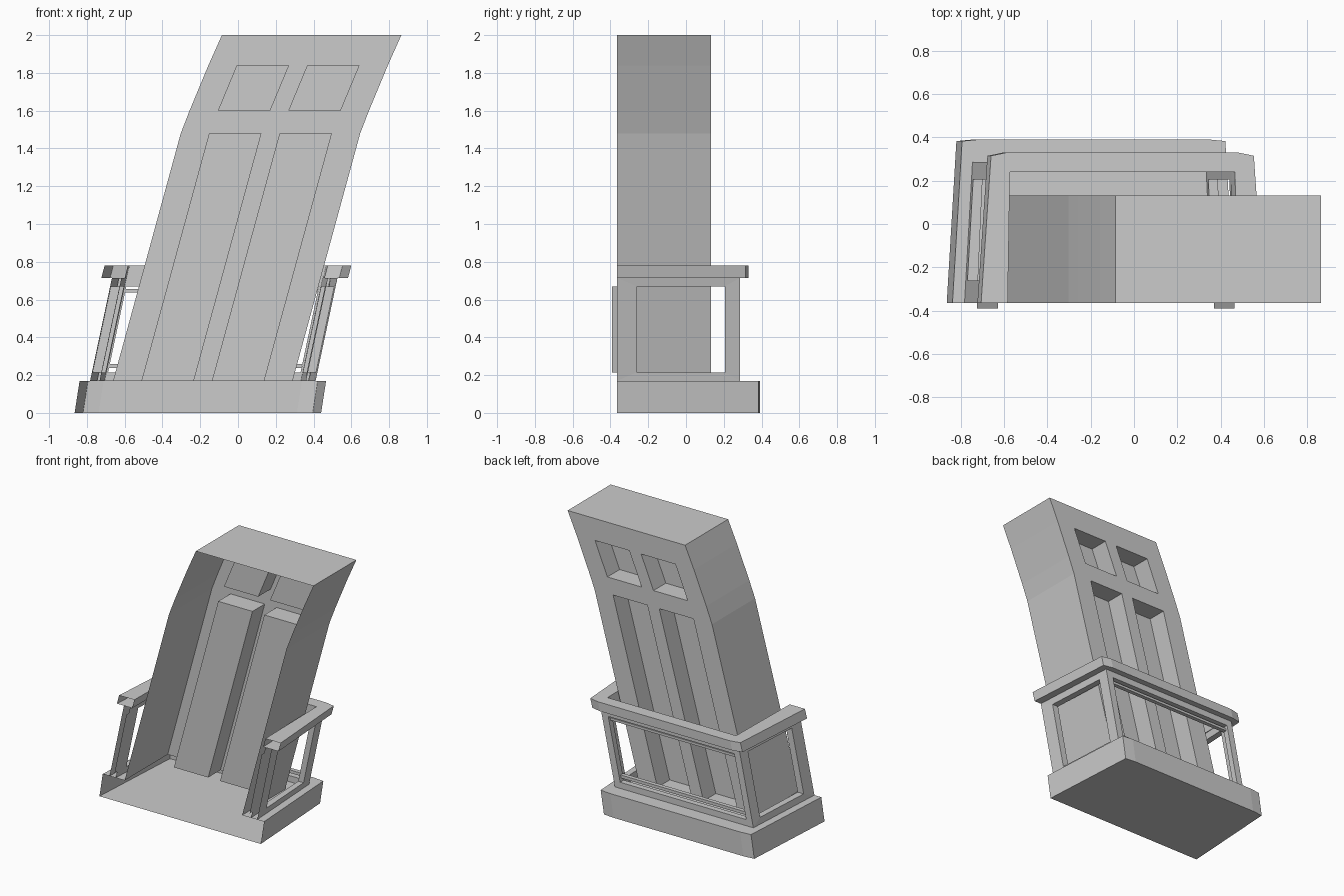
import bpy, bmesh

if "Cube" in bpy.data.objects:
    bpy.data.objects.remove(bpy.data.objects["Cube"])


def lean(z):
    # the whole structure curves sideways with height
    return -0.2125 + 0.142 * z + 0.0796 * z * z


def make(name, verts, faces):
    bm = bmesh.new()
    vs = [bm.verts.new((x + lean(z), y, z)) for x, y, z in verts]
    for f in faces:
        bm.faces.new([vs[i] for i in f])
    bmesh.ops.remove_doubles(bm, verts=bm.verts[:], dist=1e-5)
    bmesh.ops.recalc_face_normals(bm, faces=bm.faces[:])
    me = bpy.data.meshes.new(name)
    bm.to_mesh(me)
    bm.free()
    ob = bpy.data.objects.new(name, me)
    bpy.context.collection.objects.link(ob)
    return ob


def sym(half):
    return half + [(-x, y) for x, y in reversed(half)]


def sweep(name, loops, closed=False):
    # skins successive U-shaped outlines, open at the front
    n = len(loops[0][0])
    verts = [(x, y, z) for pts, z in loops for x, y in pts]
    m = len(loops)
    faces = []
    for k in range(m if closed else m - 1):
        a, b = k * n, ((k + 1) % m) * n
        faces += [(a + i, a + i + 1, b + i + 1, b + i) for i in range(n - 1)]
    return make(name, verts, faces)


FRONT, BACK, DEEP, W = -0.365, 0.132, -0.01, 0.475
Z0 = 0.17

# tall column: open-fronted shell with recessed panels in the rear wall
xs = [-W, -0.325, -0.048, 0.048, 0.325, W]
zs = [Z0, 1.48, 1.6, 1.84, 2.0]
verts, faces = [], []


def quad(*pts):
    b = len(verts)
    verts.extend(pts)
    faces.append((b, b + 1, b + 2, b + 3))


for j in range(4):
    z0, z1 = zs[j], zs[j + 1]
    for x in (-W, W):
        quad((x, FRONT, z0), (x, BACK, z0), (x, BACK, z1), (x, FRONT, z1))
    for i in range(5):
        x0, x1 = xs[i], xs[i + 1]
        recess = i in (1, 3) and j in (0, 2)
        y = DEEP if recess else BACK
        quad((x0, y, z0), (x1, y, z0), (x1, y, z1), (x0, y, z1))
        if recess:
            for x in (x0, x1):
                quad((x, y, z0), (x, BACK, z0), (x, BACK, z1), (x, y, z1))
            for z in ((z0, z1) if j else (z1,)):
                quad((x0, y, z), (x1, y, z), (x1, BACK, z), (x0, BACK, z))
for i in range(5):
    quad((xs[i], FRONT, 2), (xs[i + 1], FRONT, 2), (xs[i + 1], BACK, 2), (xs[i], BACK, 2))
make("column", verts, faces)

# plinth: floor, sides and a ledge that follows the column's foot
outer = sym([(0.6525, FRONT), (0.608, 0.383), (0.525, 0.391)])
foot = sym([(W, FRONT), (W, BACK), (0.325, BACK), (0.325, DEEP), (0.048, DEEP), (0.048, BACK)])
sweep("plinth_sides", [(outer, 0), (outer, Z0)])
make("plinth_floor", [(x, y, 0) for x, y in outer], [range(6)])
ledge = outer + foot[::-1]
make("plinth_ledge", [(x, y, Z0) for x, y in ledge], [range(len(ledge))])

# handrail: hollow channel around three sides
rail_out = sym([(0.653, FRONT), (0.607, 0.315), (0.535, 0.33)])
rail_in = sym([(0.53, FRONT), (0.52, 0.24), (0.45, 0.24)])
sweep("handrail", [(rail_out, 0.715), (rail_out, 0.78), (rail_in, 0.78), (rail_in, 0.715)], True)


def window_frame(name, a, b, c, d, t0, t1):
    # outer skin runs a-b, inner skin c-d, with a rectangular opening t0..t1
    def at(p, q, t, z):
        return (p[0] + (q[0] - p[0]) * t, p[1] + (q[1] - p[1]) * t, z)
    v = []
    for p, q in ((a, b), (c, d)):
        v += [at(p, q, t, z) for t, z in ((0, Z0), (1, Z0), (1, 0.715), (0, 0.715))]
        v += [at(p, q, t, z) for t, z in ((t0, 0.215), (t1, 0.215), (t1, 0.67), (t0, 0.67))]
    f = []
    for i in range(4):
        k = (i + 1) % 4
        f += [(i, k, 4 + k, 4 + i), (8 + i, 12 + i, 12 + k, 8 + k), (4 + i, 4 + k, 12 + k, 12 + i)]
    make(name, v, f)


# balustrade panels and the thin jambs that pass the front edge
for s, side in ((1, "right"), (-1, "left")):
    window_frame("balustrade_" + side, (s * 0.597, FRONT), (s * 0.56, 0.287),
                 (s * 0.547, FRONT), (s * 0.518, 0.287), 0.16, 0.875)
    x = s * 0.547
    make("jamb_" + side, [(x, -0.391, 0.215), (x, -0.265, 0.215), (x, -0.265, 0.67), (x, -0.391, 0.67)],
         [(0, 1, 2, 3)])
window_frame("balustrade_back", (0.56, 0.287), (-0.56, 0.287), (0.56, 0.245), (-0.56, 0.245), 0.045, 0.955)

# slim bars inside the rear opening
for name, z0, z1 in (("lower_bar", 0.238, 0.26), ("upper_bar", 0.638, 0.656)):
    v = [(x, y, z) for x in (-0.51, 0.51) for y in (0.24, 0.27) for z in (z0, z1)]
    make(name, v, [(0, 1, 3, 2), (4, 6, 7, 5), (0, 4, 5, 1), (2, 3, 7, 6), (0, 2, 6, 4), (1, 5, 7, 3)])
